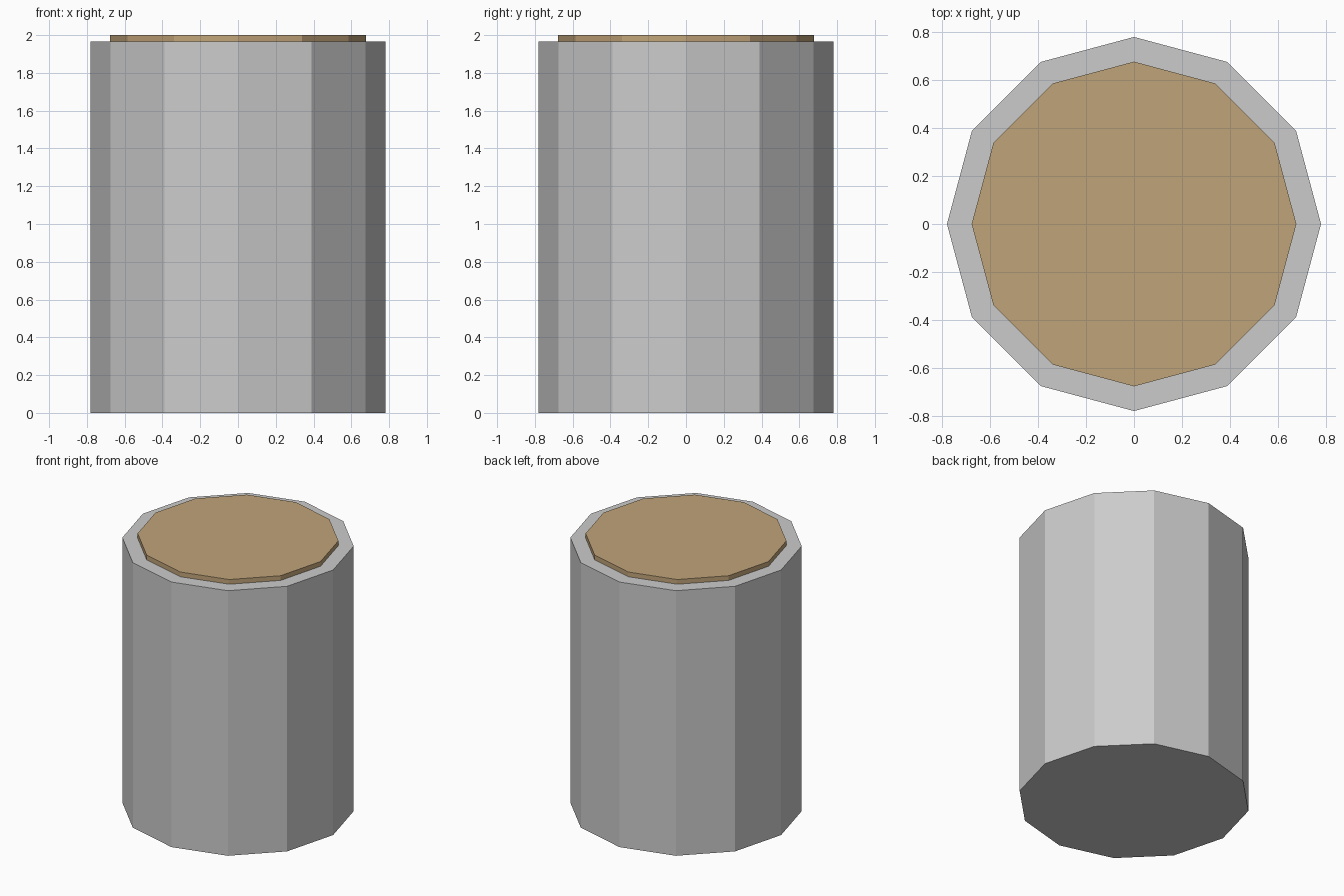
import bpy

if "Cube" in bpy.data.objects:
    bpy.data.objects.remove(bpy.data.objects["Cube"])

SIDES = 12


def prism(name, radius, z0, z1):
    """Flat-shaded twelve-sided cylinder between two heights."""
    bpy.ops.mesh.primitive_cylinder_add(
        vertices=SIDES, radius=radius, depth=z1 - z0, location=(0, 0, (z0 + z1) / 2))
    obj = bpy.context.object
    obj.name = name
    return obj


# Grey drum body
prism("body", 0.78, 0.0, 1.965)

# Tan cap, slightly sunk into the body
cap = prism("top_cap", 0.677, 1.95, 2.0)
tan = bpy.data.materials.new("tan")
tan.diffuse_color = (0.53, 0.37, 0.19, 1)
tan.use_nodes = True
tan.node_tree.nodes["Principled BSDF"].inputs["Base Color"].default_value = tan.diffuse_color
cap.data.materials.append(tan)
